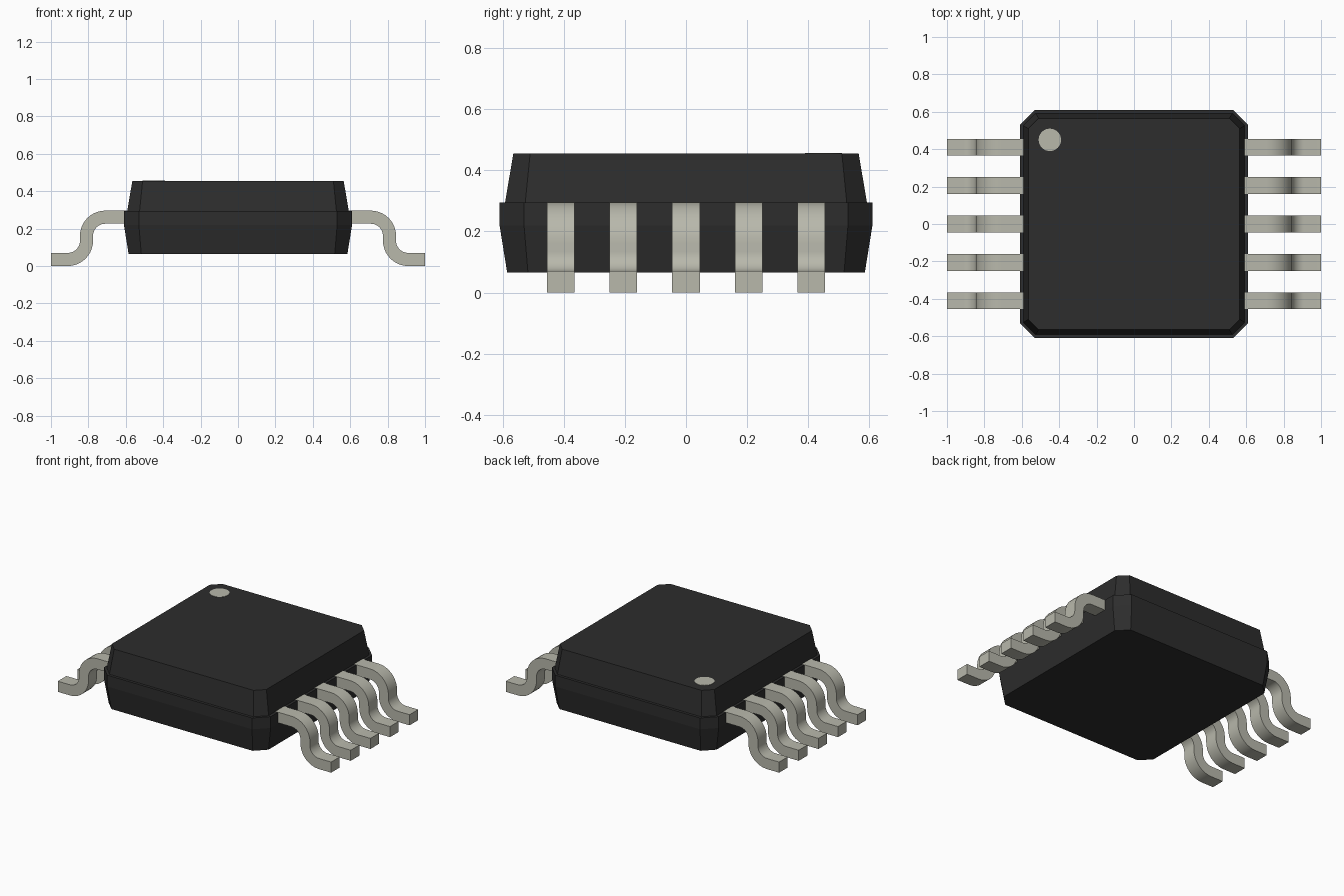
import bpy
import bmesh
from math import sin, cos, pi

cube = bpy.data.objects.get("Cube")
if cube:
    bpy.data.objects.remove(cube, do_unlink=True)


def material(name, color):
    mat = bpy.data.materials.new(name)
    mat.use_nodes = True
    mat.diffuse_color = (*color, 1)
    mat.node_tree.nodes["Principled BSDF"].inputs["Base Color"].default_value = (*color, 1)
    return mat


black = material("black resin", (0.026, 0.026, 0.026))
metal = material("tin grey", (0.48, 0.48, 0.41))


def finish(name, bm, mat):
    bmesh.ops.recalc_face_normals(bm, faces=bm.faces)
    mesh = bpy.data.meshes.new(name)
    bm.to_mesh(mesh)
    bm.free()
    mesh.materials.append(mat)
    obj = bpy.data.objects.new(name, mesh)
    bpy.context.collection.objects.link(obj)
    return obj


# Body: stacked square rings with cut corners
def corner_ring(bm, half, cut, z):
    a, b = half, half - cut
    pts = [(a, -b), (a, b), (b, a), (-b, a), (-a, b), (-a, -b), (-b, -a), (b, -a)]
    return [bm.verts.new((x, y, z)) for x, y in pts]


bm = bmesh.new()
levels = [(0.585, 0.068, 0.065), (0.61, 0.08, 0.22), (0.61, 0.08, 0.295),
          (0.592, 0.066, 0.295), (0.565, 0.055, 0.455)]
rings = [corner_ring(bm, *level) for level in levels]
for low, high in zip(rings, rings[1:]):
    for i in range(8):
        j = (i + 1) % 8
        bm.faces.new((low[i], low[j], high[j], high[i]))
bm.faces.new(rings[0])
bm.faces.new(rings[-1])
finish("body", bm, black)

# Pin one marker: thin disc on the top face
bm = bmesh.new()
bmesh.ops.create_cone(bm, cap_ends=True, segments=32, radius1=0.06, radius2=0.06, depth=0.004)
marker = finish("pin_one_marker", bm, metal)
marker.location = (-0.45, 0.45, 0.455)

# Leads: gull-wing centre line given thickness, then extruded in width
HALF_T, HALF_W, BEND, STEPS = 0.035, 0.045, 0.1, 10
TOP_Z, FOOT_Z, RISER_X = 0.261, 0.035, 0.81
path = [(0.57, TOP_Z, 0)]
for i in range(STEPS + 1):
    a = pi / 2 * i / STEPS
    path.append((RISER_X - BEND + BEND * sin(a), TOP_Z - BEND + BEND * cos(a), a))
for i in range(STEPS + 1):
    a = pi / 2 * (1 - i / STEPS)
    path.append((RISER_X + BEND - BEND * sin(a), FOOT_Z + BEND - BEND * cos(a), a))
path.append((1.0, FOOT_Z, 0))


def make_lead(name, side, y):
    bm = bmesh.new()
    sections = []
    for x, z, a in path:
        dx, dz = sin(a) * HALF_T, cos(a) * HALF_T
        corners = [(1, -1), (1, 1), (-1, 1), (-1, -1)]
        sections.append([bm.verts.new((side * (x + s * dx), y + w * HALF_W, z + s * dz))
                         for s, w in corners])
    for p, q in zip(sections, sections[1:]):
        for i in range(4):
            j = (i + 1) % 4
            bm.faces.new((p[i], p[j], q[j], q[i]))
    bm.faces.new(sections[0])
    bm.faces.new(sections[-1])
    return finish(name, bm, metal)


leads = []
for side, label in ((1, "left"), (-1, "right")):
    for n in range(5):
        leads.append(make_lead(f"{label}_lead_{n + 1}", side, (n - 2) * 0.205))

# Smooth bends, sharp lead edges
bpy.ops.object.select_all(action="DESELECT")
for lead in leads:
    lead.select_set(True)
bpy.context.view_layer.objects.active = leads[0]
bpy.ops.object.shade_smooth_by_angle(angle=pi / 6)
